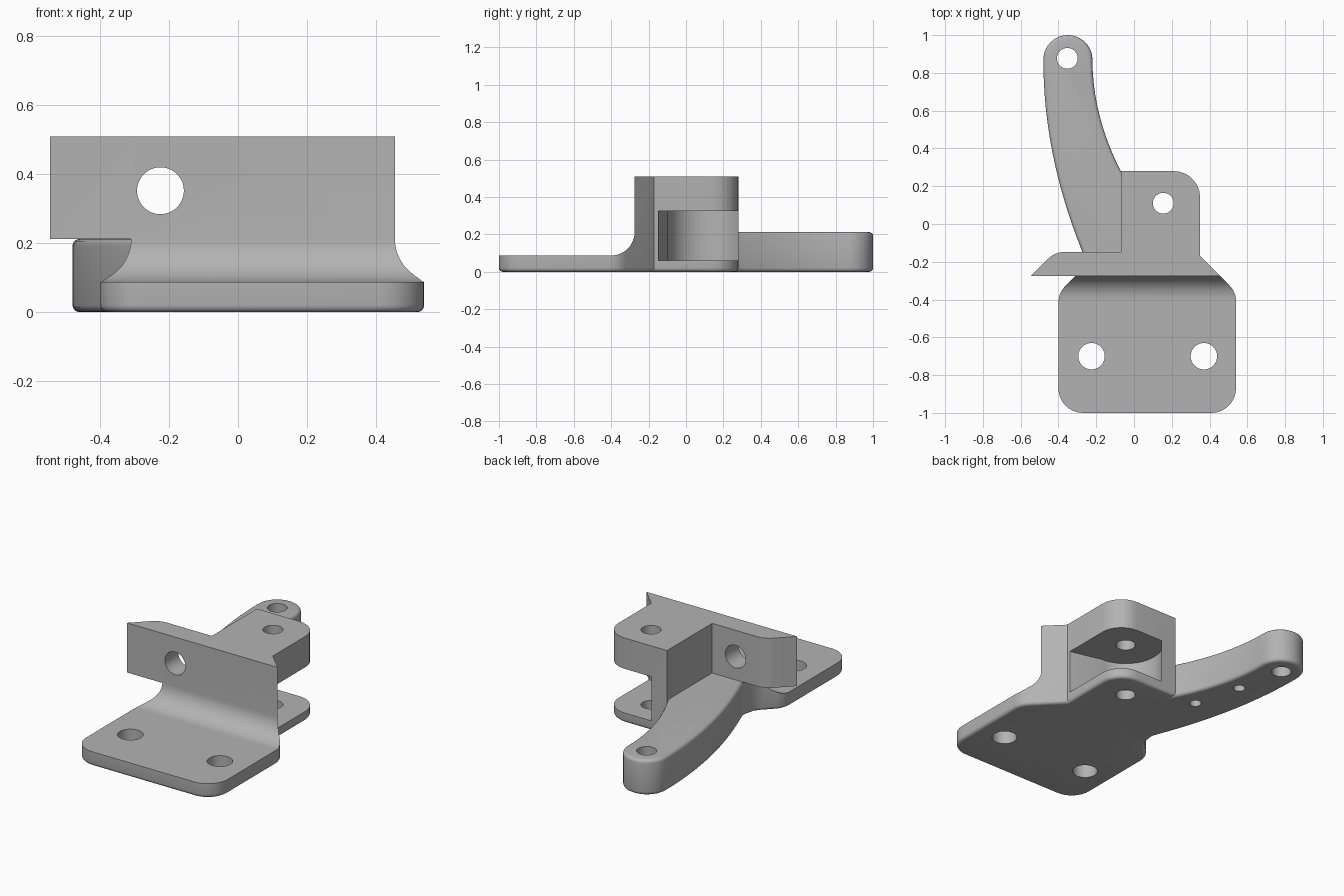
import bpy, bmesh, math
from mathutils import Vector

cube = bpy.data.objects.get("Cube")
if cube:
    bpy.data.objects.remove(cube, do_unlink=True)

grey = bpy.data.materials.new("plain grey")
grey.use_nodes = True
grey.diffuse_color = (0.45, 0.45, 0.45, 1)
grey.node_tree.nodes["Principled BSDF"].inputs["Base Color"].default_value = grey.diffuse_color


def rounded(corners, steps=8):
    """Polygon from (x, y, radius) corners, each rounded by a tangent arc."""
    points = []
    for i, (x, y, r) in enumerate(corners):
        p = Vector((x, y))
        if r == 0:
            points.append(p)
            continue
        a = (Vector(corners[i - 1][:2]) - p).normalized()
        b = (Vector(corners[(i + 1) % len(corners)][:2]) - p).normalized()
        half = a.angle(b) / 2
        centre = p + (a + b).normalized() * r / math.sin(half)
        start = p + a * r / math.tan(half) - centre
        end = p + b * r / math.tan(half) - centre
        sweep = start.angle_signed(end)
        for k in range(steps + 1):
            t = -sweep * k / steps
            c, s = math.cos(t), math.sin(t)
            points.append(centre + Vector((c * start.x - s * start.y,
                                           s * start.x + c * start.y)))
    return points


def prism(name, points, low, high, axis="z", soft=()):
    """Extrude a plan along z, or a (y, z) profile along x; soften the edges at given heights."""
    bm = bmesh.new()
    place = (lambda u, v, w: (u, v, w)) if axis == "z" else (lambda u, v, w: (w, u, v))
    rings = [[bm.verts.new(place(u, v, w)) for u, v in points] for w in (low, high)]
    for ring in rings:
        bm.faces.new(ring)
    n = len(points)
    for i in range(n):
        j = (i + 1) % n
        bm.faces.new((rings[0][i], rings[0][j], rings[1][j], rings[1][i]))
    bmesh.ops.recalc_face_normals(bm, faces=bm.faces)
    edges = [e for e in bm.edges if any(all(abs(v.co.z - h) < 1e-5 for v in e.verts) for h in soft)]
    if edges:
        bmesh.ops.bevel(bm, geom=edges, offset=0.02, segments=4, profile=0.5, affect="EDGES")
    mesh = bpy.data.meshes.new(name)
    bm.to_mesh(mesh)
    bm.free()
    mesh.materials.append(grey)
    obj = bpy.data.objects.new(name, mesh)
    bpy.context.collection.objects.link(obj)
    return obj


def combine(target, tool, operation):
    """Apply a boolean and discard the tool."""
    tool.hide_render = True
    mod = target.modifiers.new("combine", "BOOLEAN")
    mod.operation, mod.object, mod.solver = operation, tool, "EXACT"
    bpy.context.view_layer.objects.active = target
    bpy.ops.object.modifier_apply(modifier=mod.name)
    bpy.data.objects.remove(tool, do_unlink=True)


def drill(target, x, y, z, radius, depth, tilt=0):
    bpy.ops.mesh.primitive_cylinder_add(vertices=48, radius=radius, depth=depth,
                                        location=(x, y, z), rotation=(tilt, 0, 0))
    tool = bpy.context.object
    tool.data.materials.append(grey)
    combine(target, tool, "DIFFERENCE")


top, arm_top = 0.51, 0.212
wall, back = -0.275, 0.28

# Base plate and hinge block share one outline
body = prism("bracket_body", rounded([
    (-0.4, -1, 0.13), (0.54, -1, 0.13), (0.54, -0.36, 0.12), (0.35, -0.17, 0),
    (0.35, back, 0.14), (-0.07, back, 0), (-0.07, -0.15, 0), (-0.27, -0.15, 0),
    (-0.275, -0.2, 0), (-0.287, -0.245, 0), (-0.31, wall, 0), (-0.4, -0.365, 0.12)]),
    0, top, soft=(0,))

# Clear the space above the plate, leaving a concave sweep up to the wall
r = 0.125
sweep = [(wall - r + r * math.sin(t), 0.087 + r - r * math.cos(t))
         for t in (math.pi / 2 * k / 12 for k in range(13))]
combine(body, prism("plate_clearance", [(-1.2, 0.087)] + sweep + [(wall, 0.7), (-1.2, 0.7)],
                    -1, 1, axis="x"), "DIFFERENCE")

# Side flange with a slanted end
flange = prism("side_flange", rounded([
    (-0.545, wall, 0), (0, wall, 0), (0, -0.148, 0), (-0.418, -0.148, 0.12)]), arm_top, top)
combine(body, flange, "UNION")

# Curved arm with a round tip
heights = [0.87 - 0.99 * k / 16 for k in range(17)]
left = [(-0.48 + 0.2 * (0.87 - y) ** 2, y) for y in heights]
right = [(-0.22 + 0.43 * (0.87 - y) ** 2, y) for y in heights if y > 0.15]
tip = [(-0.35 + 0.13 * math.cos(t), 0.87 + 0.13 * math.sin(t))
       for t in (math.pi * k / 20 for k in range(1, 20))]
arm = prism("curved_arm", left + [(-0.27, -0.16), (-0.2, -0.23), (0, -0.23)]
            + right[::-1] + tip, 0, arm_top, soft=(0, arm_top))
combine(body, arm, "UNION")

# Hinge slot: round pocket around the pin, open to the side and back
pin_x, pin_y, pocket = 0.155, 0.11, 0.21
arc = [(pin_x + pocket * math.cos(t), pin_y + pocket * math.sin(t))
       for t in (math.pi * (0.5 + k / 32) for k in range(4, 33))]
slot = prism("hinge_slot", arc + [(0.35, -0.148), (0.6, -0.148), (0.6, 0.6), (0.035, 0.6)],
             0.06, 0.325)
combine(body, slot, "DIFFERENCE")

# Bolt holes, pin hole, arm hole and flange hole
for x, y, radius in ((-0.225, -0.7, 0.07), (0.37, -0.7, 0.07),
                     (pin_x, pin_y, 0.055), (-0.353, 0.877, 0.055)):
    drill(body, x, y, 0.25, radius, 1)
drill(body, -0.225, wall, 0.352, 0.068, 0.6, math.pi / 2)

# Blind holes under the arm
for x, y in ((-0.21, 0.29), (-0.29, 0.58)):
    drill(body, x, y, 0, 0.033, 0.24)

bpy.ops.object.select_all(action="DESELECT")
body.select_set(True)
bpy.context.view_layer.objects.active = body
bpy.ops.object.shade_smooth_by_angle(angle=math.radians(30))
